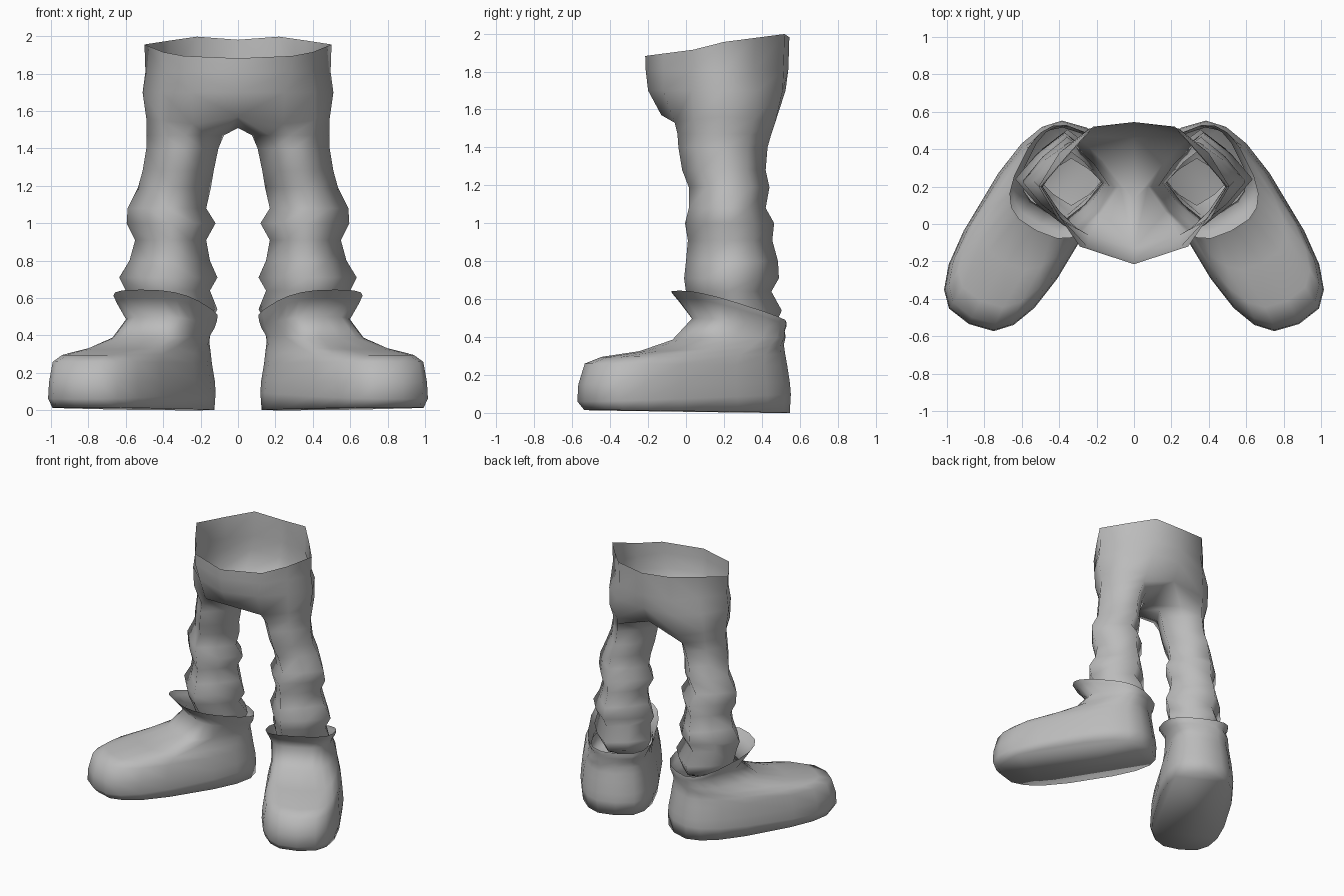
import bpy, bmesh, math
from mathutils import Vector

cube = bpy.data.objects.get("Cube")
if cube:
    bpy.data.objects.remove(cube, do_unlink=True)

grey = bpy.data.materials.new("plain_grey")
grey.use_nodes = True
colour = (0.5, 0.5, 0.5, 1)
grey.diffuse_color = colour
grey.node_tree.nodes["Principled BSDF"].inputs["Base Color"].default_value = colour


def loft(bm, a, b, closed=True):
    """Bridge two equal vertex rows with quads."""
    n = len(a)
    for i in range(n if closed else n - 1):
        j = (i + 1) % n
        bm.faces.new((a[i], a[j], b[j], b[i]))


def finish(bm, name):
    """Make a smooth object mirrored across x."""
    bmesh.ops.recalc_face_normals(bm, faces=bm.faces)
    mesh = bpy.data.meshes.new(name)
    bm.to_mesh(mesh)
    bm.free()
    mesh.materials.append(grey)
    mesh.shade_smooth()
    obj = bpy.data.objects.new(name, mesh)
    bpy.context.collection.objects.link(obj)
    mod = obj.modifiers.new("mirror", "MIRROR")
    mod.use_clip = True
    return obj


# Trousers: waist, from back centre round the side to front centre
bm = bmesh.new()
waist_xy = [(0, .545), (.22, .52), (.36, .365), (.5, .2), (.4, .04), (.29, -.12), (0, -.215)]
seat_xy = [(0, .525), (.24, .51), (.4, .38), (.51, .2), (.41, .03), (.25, -.12), (0, -.2)]
waist = [bm.verts.new((x, y, 1.91 + .13 * y + (.02 if x > .1 and y > .1 else 0)))
         for x, y in waist_xy]
belt = [bm.verts.new((x * .99, y * .99, 1.81)) for x, y in waist_xy]
seat = [bm.verts.new((x, y, 1.7)) for x, y in seat_xy]

# Hip: five side points, then the crotch arc on the centre line
hip_pts = [(0, .46, 1.57), (.27, .47, 1.53), (.41, .36, 1.55), (.49, .2, 1.56),
           (.41, .04, 1.55), (.24, -.06, 1.53), (0, -.13, 1.57)]
hip = [bm.verts.new(p) for p in hip_pts]
crotch = bm.verts.new((0, .13, 1.51))
for a, b in ((waist, belt), (belt, seat), (seat, hip)):
    loft(bm, a, b, closed=False)

# Wrinkled legs: z, inner x, outer x, front y, back y
leg_rings = [
    (1.47, .075, .49, -.045, .45),
    (1.4, .105, .49, -.04, .43), (1.28, .13, .51, -.02, .42),
    (1.19, .145, .535, .015, .44), (1.08, .17, .59, .015, .42),
    (1.0, .12, .595, -.005, .465), (.91, .17, .55, .01, .455),
    (.8, .15, .58, 0, .485), (.71, .11, .635, -.01, .49),
    (.64, .15, .6, 0, .45), (.54, .11, .6, .05, .505),
    (.46, .15, .54, .06, .47), (.4, .17, .5, .1, .35)]
previous = hip + [crotch]
for z, x0, x1, y0, y1 in leg_rings:
    cx, cy, rx, ry = (x0 + x1) / 2, (y0 + y1) / 2, (x1 - x0) / 2, (y1 - y0) / 2
    ring = []
    for i in range(8):
        a = math.radians(135 - 45 * i)
        k = .78 if i % 2 == 0 else 1
        ring.append(bm.verts.new((cx + rx * k * math.cos(a), cy + ry * k * math.sin(a), z)))
    loft(bm, previous, ring)
    previous = ring
finish(bm, "trousers")

# Boots: rings along the turned-out foot, from the sole up to the flared cuff
ORIGIN = Vector((.38, .25, 0))
FORWARD = Vector((.45, -.89, 0))
SIDE = Vector((.89, .45, 0))
SIDES = 18

# heel, toe, inner, outer, heel z, toe z, outward skew towards the toe
boot_rings = [
    (-.29, .89, -.225, .325, 0, .015, .045),
    (-.295, .93, -.235, .335, .1, .06, .045),
    (-.29, .925, -.23, .33, .16, .15, .045),
    (-.275, .89, -.215, .32, .25, .26, .045),
    (-.265, .79, -.205, .305, .31, .295, .045),
    (-.255, .55, -.2, .275, .36, .325, .03),
    (-.26, .33, -.205, .24, .40, .385, 0),
    (-.265, .2, -.22, .21, .43, .5, 0),
    (-.27, .28, -.24, .235, .45, .6, 0),
    (-.27, .32, -.25, .24, .475, .645, 0)]


def power(v, e):
    return math.copysign(abs(v) ** e, v)


bm = bmesh.new()
previous = None
for heel, toe, inner, outer, z_heel, z_toe, skew in boot_rings:
    ring = []
    for i in range(SIDES):
        a = 2 * math.pi * i / SIDES
        u, v = power(math.cos(a), .7), power(math.sin(a), .7)
        t = (heel + toe) / 2 + u * (toe - heel) / 2
        w = (inner + outer) / 2 + v * (outer - inner) / 2 + skew * u
        p = ORIGIN + FORWARD * t + SIDE * w
        p.z = z_heel + (z_toe - z_heel) * (u + 1) / 2
        ring.append(bm.verts.new(p))
    if previous:
        loft(bm, previous, ring)
    else:
        bm.faces.new(ring)
    previous = ring
finish(bm, "boots")
